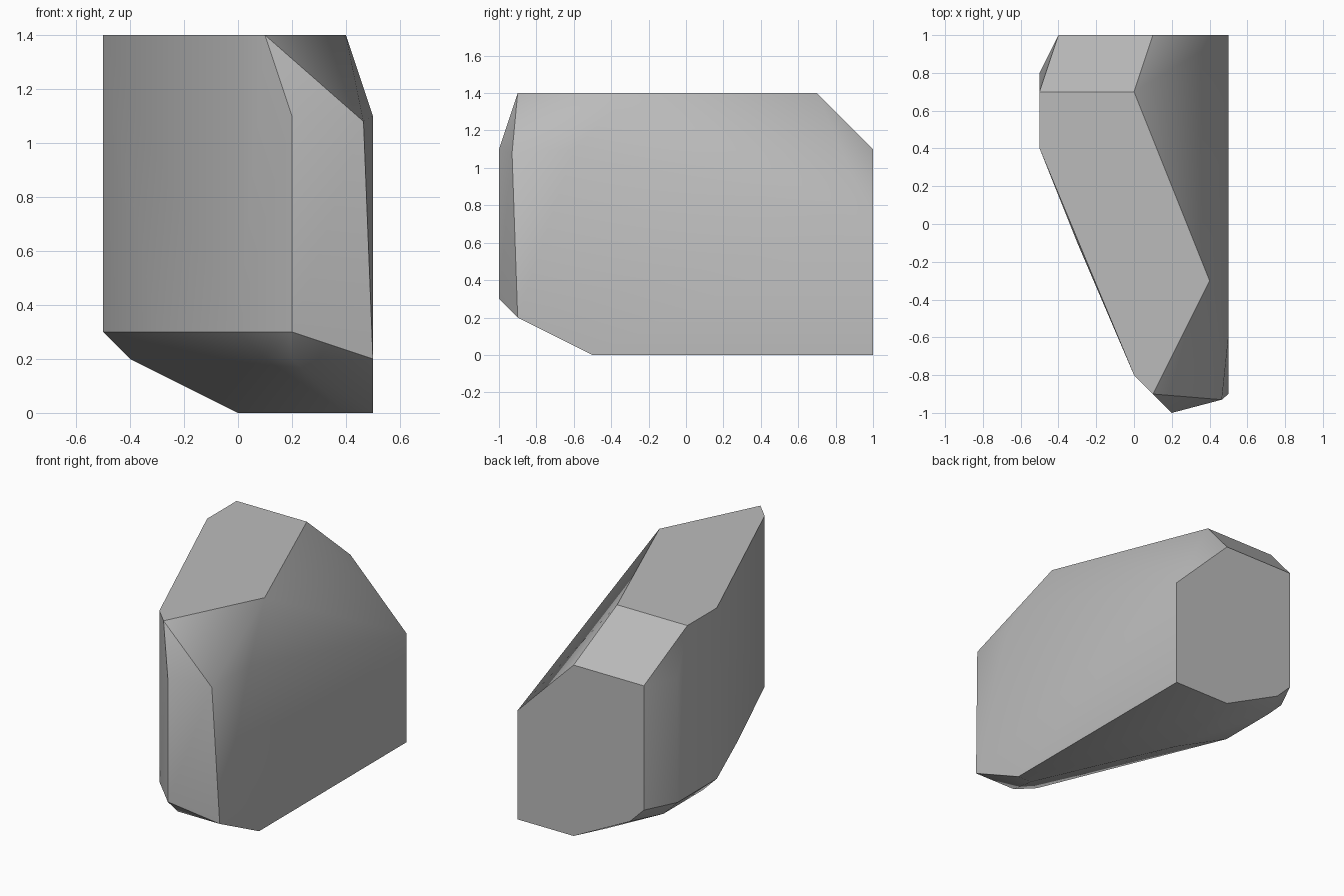
import bpy
import bmesh
from math import radians

# Remove the default object
default_object = bpy.data.objects.get("Cube")
if default_object:
    bpy.data.objects.remove(default_object, do_unlink=True)


def make_material(name, colour):
    material = bpy.data.materials.new(name)
    material.use_nodes = True
    material.diffuse_color = colour
    shader = material.node_tree.nodes["Principled BSDF"]
    shader.inputs["Base Color"].default_value = colour
    shader.inputs["Roughness"].default_value = 0.8
    return material


def add_level(mesh, height, outline):
    """Add the corners of one horizontal level of the boulder."""
    for x, y in outline:
        mesh.verts.new((x, y, height))


def build_boulder(name, levels, material):
    """Wrap a convex faceted skin around the stacked levels."""
    mesh = bmesh.new()
    for height, outline in levels:
        add_level(mesh, height, outline)
    hull = bmesh.ops.convex_hull(mesh, input=mesh.verts)
    spare = set(hull["geom_interior"]) | set(hull["geom_unused"])
    spare = [item for item in spare if isinstance(item, bmesh.types.BMVert)]
    bmesh.ops.delete(mesh, geom=spare, context="VERTS")

    # Merge coplanar triangles into clean facets
    bmesh.ops.dissolve_limit(mesh, angle_limit=radians(1),
                             verts=mesh.verts, edges=mesh.edges)
    bmesh.ops.recalc_face_normals(mesh, faces=mesh.faces)
    data = bpy.data.meshes.new(name)
    mesh.to_mesh(data)
    mesh.free()
    data.materials.append(material)
    boulder = bpy.data.objects.new(name, data)
    bpy.context.collection.objects.link(boulder)
    return boulder


# Flat base, two chamfered lower rims, shoulder and flat crown
base = [(.5, 1), (.1, 1), (0, .8), (0, .4), (.4, -.5), (.5, -.5)]
lower_rim = [(-.3, 1), (-.4, .8), (-.4, .4), (.1, -.8), (.2, -.9), (.5, -.9)]
upper_rim = [(-.4, 1), (-.5, .8), (-.5, .4), (-.3, -.1), (0, -.8), (.2, -1)]
back_corner = [(.5, 1)]
front_corner = [(.465, -.93)]
shoulder = [(.1, 1), (-.4, 1), (-.5, .8), (.2, -1), (.5, -.6)]
crown = [(-.5, .7), (0, .7), (.4, -.3), (.1, -.9), (0, -.8), (-.5, .4)]

stone_grey = make_material("stone grey", (.5, .5, .5, 1))
boulder = build_boulder("boulder", [
    (0, base), (.2, lower_rim), (.3, upper_rim), (.7, back_corner),
    (1.08, front_corner), (1.1, shoulder), (1.4, crown),
], stone_grey)

# Soft shading across shallow facets, crisp steep edges
bpy.ops.object.select_all(action="DESELECT")
boulder.select_set(True)
bpy.context.view_layer.objects.active = boulder
bpy.ops.object.shade_smooth_by_angle(angle=radians(30))
